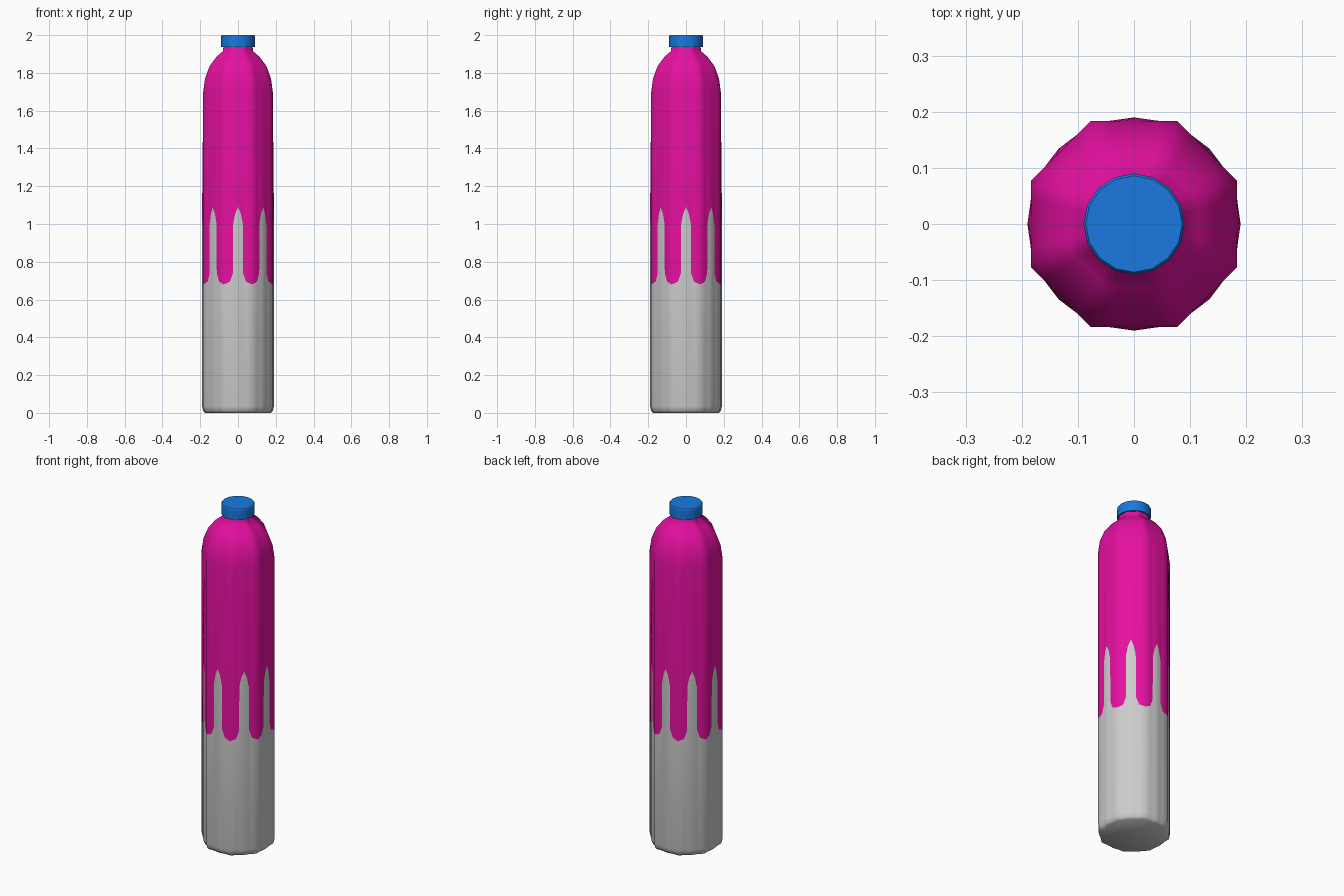
import bpy, bmesh
from math import sin, cos, radians

if "Cube" in bpy.data.objects:
    bpy.data.objects.remove(bpy.data.objects["Cube"])

FLAT = 0.184                      # apothem of the octagonal body
# half of one drip edge: (degrees from face centre, height)
HALF = [(0, 1.09), (4.5, 1.055), (7.8, 1.0), (8.3, 0.74), (13, 0.695), (22.5, 0.68)]
SECTOR = [(-a, z) for a, z in reversed(HALF[1:-1])] + HALF
EDGE = [(k * 45 + a, a, z) for k in range(8) for a, z in SECTOR]


def body_ring(scale, z=None, bulge=1.0):
    """Octagon ring with slightly bulged faces; z=None follows the drip edge."""
    ring = []
    for ang, local, ez in EDGE:
        r = FLAT / cos(radians(local))
        r = (r + bulge * 0.006 * max(0, 1 - abs(local) / 13)) * scale
        ring.append((r * cos(radians(ang)), r * sin(radians(ang)), ez if z is None else z))
    return ring


def round_ring(r, z, n=16):
    return [(r * cos(radians(360 * i / n)), r * sin(radians(360 * i / n)), z) for i in range(n)]


def loft(name, rings, color=None, close_bottom=True, close_top=True, angle=40):
    bm = bmesh.new()
    rows = [[bm.verts.new(p) for p in ring] for ring in rings]
    n = len(rows[0])
    for lo, hi in zip(rows, rows[1:]):
        for i in range(n):
            j = (i + 1) % n
            bm.faces.new((lo[i], lo[j], hi[j], hi[i]))
    if close_bottom:
        bm.faces.new(rows[0][::-1])
    if close_top:
        bm.faces.new(rows[-1])
    mesh = bpy.data.meshes.new(name)
    bm.to_mesh(mesh)
    bm.free()
    obj = bpy.data.objects.new(name, mesh)
    bpy.context.collection.objects.link(obj)
    if color:
        mat = bpy.data.materials.new(name + "_colour")
        mat.diffuse_color = (*color, 1)
        mat.use_nodes = True
        mat.node_tree.nodes["Principled BSDF"].inputs["Base Color"].default_value = mat.diffuse_color
        mesh.materials.append(mat)
    bpy.ops.object.select_all(action='DESELECT')
    obj.select_set(True)
    bpy.context.view_layer.objects.active = obj
    bpy.ops.object.shade_smooth_by_angle(angle=radians(angle))
    return obj


# grey lower body, rounded at the foot and fingered at the top
loft("lower_body",
     [body_ring(0.91, 0.0), body_ring(0.97, 0.01), body_ring(1, 0.035), body_ring(1)],
     close_top=False, angle=50)

# pink upper body: drips, tapering faces, dome and neck
dome = [(1, 1.70), (0.95, 1.77), (0.82, 1.835), (0.62, 1.885), (0.43, 1.915), (0.42, 1.945)]
loft("upper_body",
     [body_ring(1)] + [body_ring(s, z, 0) for s, z in dome],
     color=(0.78, 0.005, 0.35), close_bottom=False, angle=50)

# blue screw cap
loft("cap",
     [round_ring(0.09, 1.938), round_ring(0.09, 1.994), round_ring(0.086, 2.0)],
     color=(0.01, 0.19, 0.75), angle=30)
